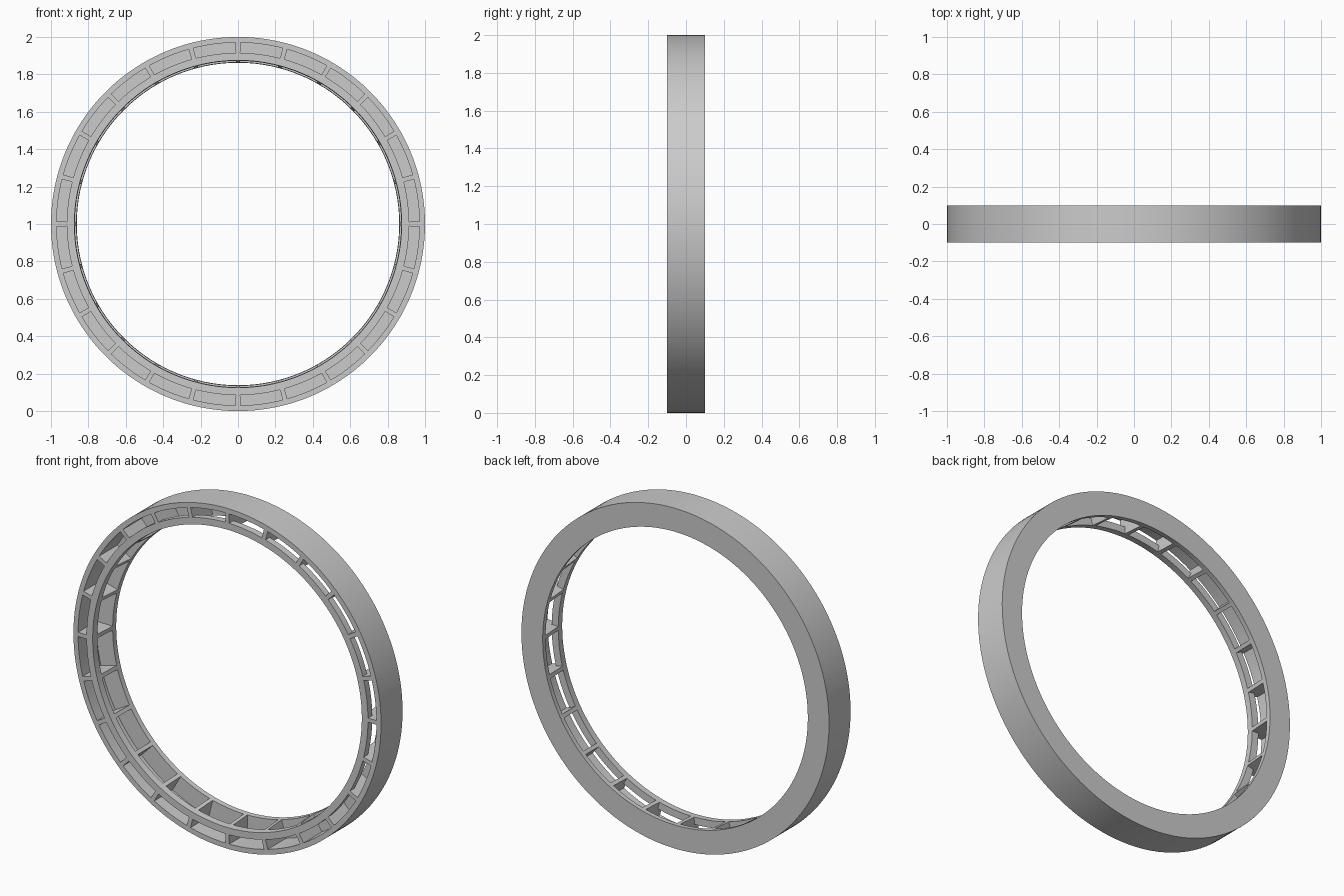
import bpy, bmesh, math

if "Cube" in bpy.data.objects:
    bpy.data.objects.remove(bpy.data.objects["Cube"])

BAYS = 24                      # open pockets around the ring
RIB = math.radians(1.5)        # angular width of each rib
STEPS = 6                      # segments per pocket
YS = [-0.10, -0.06, 0.07, 0.10]            # front lip, pocket, back wall
RS = [None, 0.915, 0.97, 1.0]              # tapered bore, lip, pocket, rim


def radius(j, i):
    """Radius of ring level j at depth level i; the bore narrows to the back."""
    if j == 0:
        return 0.875 - 0.013 * (YS[i] + 0.1) / 0.2
    return RS[j]


# Angles: one rib segment followed by the pocket segments, repeated
pitch = 2 * math.pi / BAYS
angles, is_rib = [], []
for b in range(BAYS):
    start = b * pitch
    angles.append(start - RIB / 2)
    is_rib.append(True)
    for s in range(STEPS):
        angles.append(start + RIB / 2 + (pitch - RIB) * s / STEPS)
        is_rib.append(False)
N = len(angles)


def solid(k, i, j):
    """Is the cell at angle k, depth i, radius j filled?"""
    if not (0 <= i < 3 and 0 <= j < 3):
        return False
    if is_rib[k % N]:
        return True
    return j == 2 or i == 2 or (i == 0 and j == 0)   # rim, back wall, front lip


bm = bmesh.new()
verts = {}


def vert(k, i, j):
    key = (k % N, i, j)
    if key not in verts:
        a, r = angles[k % N], radius(j, i)
        verts[key] = bm.verts.new((r * math.sin(a), YS[i], 1 + r * math.cos(a)))
    return verts[key]


# Skin every boundary between a filled and an empty cell
for k in range(N):
    for i in range(3):
        for j in range(3):
            if not solid(k, i, j):
                continue
            for axis in range(3):
                for side in (0, 1):
                    step = [0, 0, 0]
                    step[axis] = 2 * side - 1
                    if solid(k + step[0], i + step[1], j + step[2]):
                        continue
                    u, v = [a for a in range(3) if a != axis]
                    quad = []
                    for du, dv in ((0, 0), (1, 0), (1, 1), (0, 1)):
                        c = [k, i, j]
                        c[axis] += side
                        c[u] += du
                        c[v] += dv
                        quad.append(vert(*c))
                    bm.faces.new(quad)
bmesh.ops.recalc_face_normals(bm, faces=bm.faces)

mesh = bpy.data.meshes.new("ribbed_ring")
bm.to_mesh(mesh)
bm.free()
ring = bpy.data.objects.new("ribbed_ring", mesh)
bpy.context.collection.objects.link(ring)

# Single plain grey
grey = bpy.data.materials.new("light_grey")
grey.diffuse_color = (0.6, 0.6, 0.6, 1)
grey.use_nodes = True
grey.node_tree.nodes["Principled BSDF"].inputs["Base Color"].default_value = grey.diffuse_color
mesh.materials.append(grey)

bpy.context.view_layer.objects.active = ring
ring.select_set(True)
bpy.ops.object.shade_smooth_by_angle(angle=math.radians(30))
